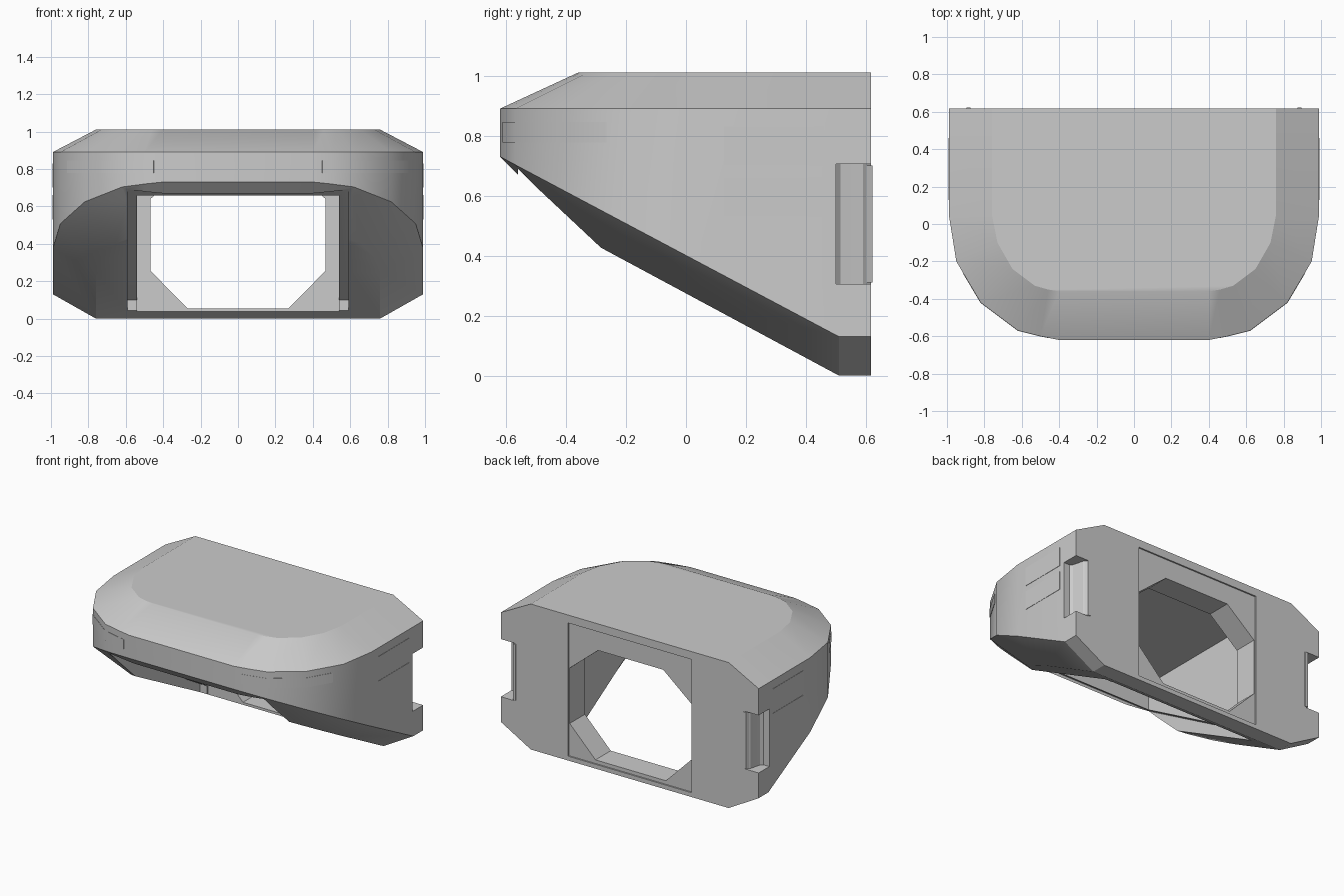
import bpy, bmesh

if "Cube" in bpy.data.objects:
    bpy.data.objects.remove(bpy.data.objects["Cube"])

# Half outlines (x, y), back to front: full width and chamfered inset
OUTER = [(.99, .617), (.99, .51), (.99, .05), (.95, -.20), (.82, -.42), (.62, -.57), (.50, -.60), (.40, -.62)]
INNER = [(.76, .617), (.76, .51), (.76, .05), (.73, -.10), (.65, -.24), (.53, -.33), (.46, -.35), (.40, -.36)]


def make_object(name, bm):
    bmesh.ops.recalc_face_normals(bm, faces=bm.faces)
    me = bpy.data.meshes.new(name)
    bm.to_mesh(me)
    bm.free()
    ob = bpy.data.objects.new(name, me)
    bpy.context.collection.objects.link(ob)
    return ob


def prism(name, profile, axis, a, b):
    """Extrude a 2D profile along an axis from a to b."""
    def place(p, t):
        return {'x': (t, p[0], p[1]), 'y': (p[0], t, p[1]), 'z': (p[0], p[1], t)}[axis]
    bm = bmesh.new()
    lo = [bm.verts.new(place(p, a)) for p in profile]
    hi = [bm.verts.new(place(p, b)) for p in profile]
    bm.faces.new(lo)
    bm.faces.new(hi)
    n = len(lo)
    for i in range(n):
        j = (i + 1) % n
        bm.faces.new((lo[i], lo[j], hi[j], hi[i]))
    return make_object(name, bm)


def rect(x0, x1, y0, y1):
    return [(x0, y0), (x1, y0), (x1, y1), (x0, y1)]


def cut(ob, cutter):
    m = ob.modifiers.new('cut', 'BOOLEAN')
    m.operation = 'DIFFERENCE'
    m.solver = 'EXACT'
    m.object = cutter
    cutter.hide_render = True
    bpy.context.view_layer.objects.active = ob
    bpy.ops.object.modifier_apply(modifier=m.name)
    bpy.data.objects.remove(cutter)


def smooth(ob, deg=25):
    bpy.ops.object.select_all(action='DESELECT')
    ob.select_set(True)
    bpy.context.view_layer.objects.active = ob
    bpy.ops.object.shade_smooth_by_angle(angle=deg * 3.14159 / 180)


# Shell: four stacked rings, the lower two following the sloping underside
def slope_outer(y):
    return max(.13, .13 + (.51 - y) * .531)


def slope_inner(y):
    return max(.0, (.51 - y) * .5375)


bm = bmesh.new()
rings = []
for half, height in ((INNER, lambda y: 1.01), (OUTER, lambda y: .89), (OUTER, slope_outer), (INNER, slope_inner)):
    full = half + [(-x, y) for x, y in reversed(half)]
    rings.append([bm.verts.new((x, y, height(y))) for x, y in full])
n = len(rings[0])
for up, low in zip(rings, rings[1:]):
    for i in range(n - 1):
        bm.faces.new((up[i], up[i + 1], low[i + 1], low[i]))
bm.faces.new(rings[0])
for i in range(n // 2 - 1):
    r = rings[3]
    bm.faces.new((r[i], r[i + 1], r[n - 2 - i], r[n - 1 - i]))
bm.faces.new([r[0] for r in rings] + [r[-1] for r in reversed(rings)])
shell = make_object('headset_shell', bm)

# Shallow recess in the underside, inner cavity and octagonal rear opening
cut(shell, prism('recess_cutter', [(-.56, -.2), (.43, -.2), (.43, .10), (-.56, .69)], 'x', -.592, .592))
cut(shell, prism('cavity_cutter', [(-.505, -.1), (.44, -.1), (.44, .84), (-.505, .84)], 'x', -.54, .54))
cut(shell, prism('panel_cutter', rect(-.475, .475, .03, .955), 'y', .607, .8))
oct_half = [(.27, .055), (.468, .255), (.468, .64), (.25, .82)]
cut(shell, prism('opening_cutter', oct_half + [(-x, z) for x, z in reversed(oct_half)], 'y', .3, .9))

# Curved strap notches on both rear side edges
for s in (1, -1):
    notch = [(1.1, .50), (.945, .50), (.93, .515), (.92, .55), (.91, .59), (.88, .625), (.88, .7), (1.1, .7)]
    cut(shell, prism('notch_cutter', [(s * x, y) for x, y in notch], 'z', .305, .705))
smooth(shell)

# Strap hooks: small lips just behind the rear face
for s, side in ((1, 'right'), (-1, 'left')):
    lip = [(s * .87, .612), (s * .905, .60), (s * .895, .622), (s * .875, .622)]
    prism('strap_lip_' + side, lip, 'z', .31, .70)

    # Two thin flat panels on each side
    for k, (z0, z1) in enumerate(((.53, .66), (.70, .83))):
        prism(f'side_panel_{side}_{k}', rect(.127, .46, z0, z1), 'x', s * .98, s * .992)

    # Thin strip wrapping each front corner
    path = [(.912, -.265), (.82, -.42), (.62, -.57), (.50, -.60), (.45, -.61)]
    outer = [(s * x * 1.002, y * 1.002) for x, y in path]
    inner = [(s * x * .985, y * .985) for x, y in reversed(path)]
    smooth(prism('corner_strip_' + side, outer + inner, 'z', .778, .845))
